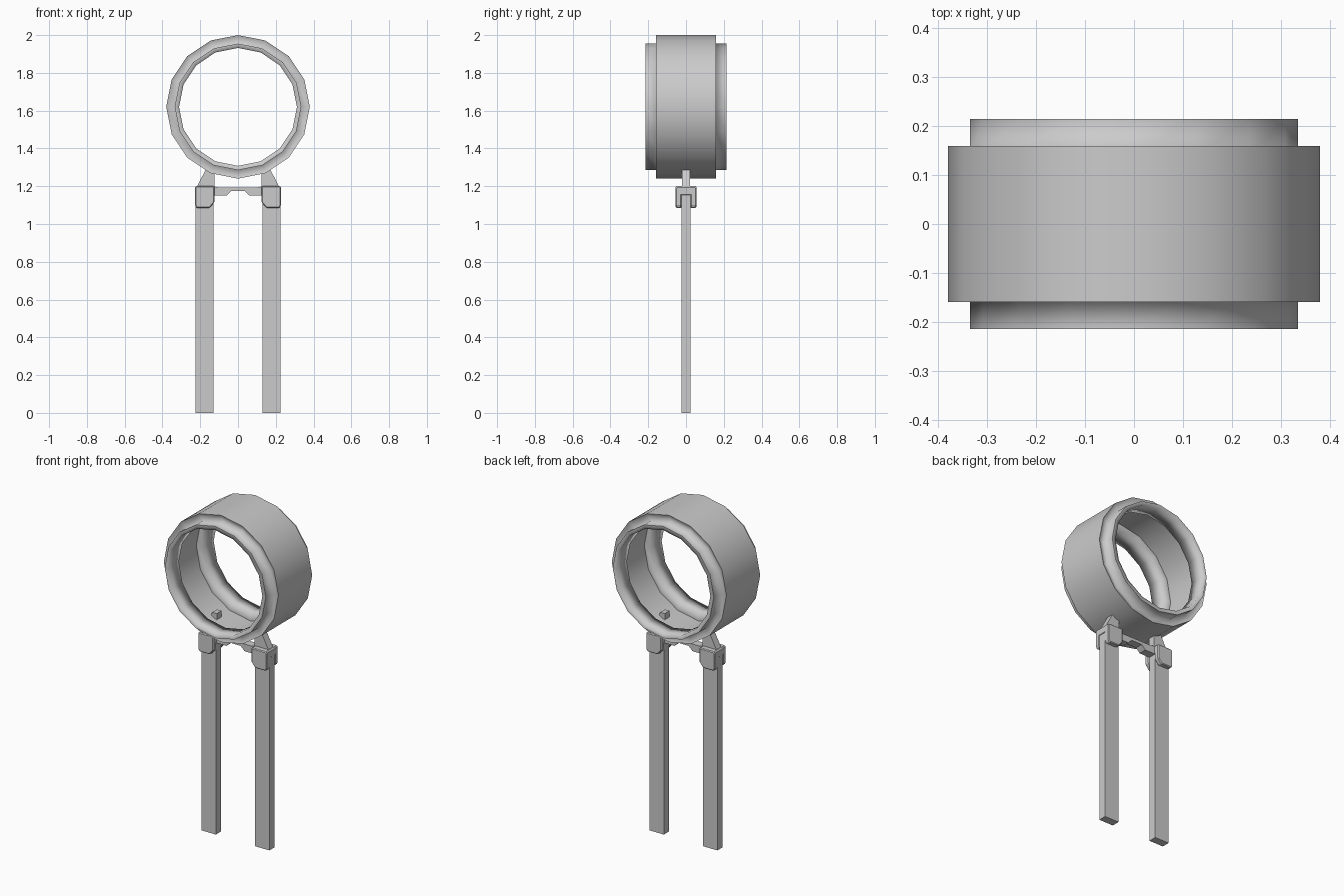
import bpy, bmesh
from math import sin, cos, tau

cube = bpy.data.objects.get("Cube")
if cube:
    bpy.data.objects.remove(cube, do_unlink=True)

# One plain grey for everything
grey = bpy.data.materials.new("plain grey")
grey.use_nodes = True
grey.diffuse_color = (0.6, 0.6, 0.6, 1)
grey.node_tree.nodes["Principled BSDF"].inputs["Base Color"].default_value = (0.6, 0.6, 0.6, 1)


def finish(name, bm):
    bmesh.ops.recalc_face_normals(bm, faces=bm.faces)
    mesh = bpy.data.meshes.new(name)
    bm.to_mesh(mesh)
    bm.free()
    mesh.materials.append(grey)
    obj = bpy.data.objects.new(name, mesh)
    bpy.context.collection.objects.link(obj)
    return obj


def prism(name, outline, y0, y1, bevel=0):
    """Extrude an x-z outline from y0 to y1."""
    bm = bmesh.new()
    face = bm.faces.new([bm.verts.new((x, y0, z)) for x, z in outline])
    ext = bmesh.ops.extrude_face_region(bm, geom=[face])["geom"]
    for v in ext:
        if isinstance(v, bmesh.types.BMVert):
            v.co.y = y1
    obj = finish(name, bm)
    if bevel:
        mod = obj.modifiers.new("chamfer", "BEVEL")
        mod.width, mod.segments = bevel, 1
    return obj


def box(x0, x1, z0, z1):
    return [(x0, z0), (x1, z0), (x1, z1), (x0, z1)]


def ring(name, half, sides, height):
    """Lathe a profile of (y, radius, sharp) around the y axis, mirrored in y."""
    profile = half + [(-y, r, s) for y, r, s in reversed(half)]
    n = len(profile)
    bm = bmesh.new()
    loops = []
    for y, r, s in profile:
        angles = [tau * i / sides for i in range(sides)]
        loops.append([bm.verts.new((r * sin(a), y, height + r * cos(a))) for a in angles])
    for j in range(n):
        a, b = loops[j], loops[(j + 1) % n]
        for i in range(sides):
            k = (i + 1) % sides
            bm.faces.new((a[i], a[k], b[k], b[i])).smooth = True
    for loop, (y, r, sharp) in zip(loops, profile):
        for i in range(sides):
            bm.edges.get((loop[i], loop[(i + 1) % sides])).smooth = not sharp
    return finish(name, bm)


# Hollow drum with stepped lips at both ends
ring("drum_ring", [(0.16, 0.38, True), (0.14, 0.335, False), (0.215, 0.335, True),
                   (0.215, 0.312, False), (0.115, 0.312, False), (0.115, 0.357, True)],
     16, 1.62)

# Legs, clamps and tapered lugs on each side
for side, s in (("left", 1), ("right", -1)):
    def flip(points):
        return [(s * x, z) for x, z in points]

    prism(side + "_leg", flip(box(0.13, 0.225, 0, 1.155)), -0.024, 0.024)
    prism(side + "_clamp_top", flip(box(0.125, 0.228, 1.15, 1.2)), -0.054, 0.054, 0.007)
    cheek = [(0.15, 1.085), (0.22, 1.085), (0.228, 1.1), (0.228, 1.195),
             (0.22, 1.2), (0.125, 1.2), (0.125, 1.115)]
    for end, y0, y1 in (("front", -0.055, -0.024), ("back", 0.024, 0.055)):
        prism(f"{side}_{end}_clamp_cheek", flip(cheek), y0, y1, 0.006)
    lug = [(0.125, 1.19), (0.222, 1.19), (0.17, 1.29), (0.155, 1.325), (0.125, 1.325)]
    prism(side + "_lug", flip(lug), -0.022, 0.022)

# Notched bridge between the clamps
under = [(0.13, 1.15), (0.06, 1.15), (0.035, 1.175)]
bridge = [(0.13, 1.2), (0.1, 1.193)]
outline = bridge[::-1] + under + [(-x, z) for x, z in reversed(under)] + [(-x, z) for x, z in bridge]
prism("bridge", outline, -0.024, 0.024)
